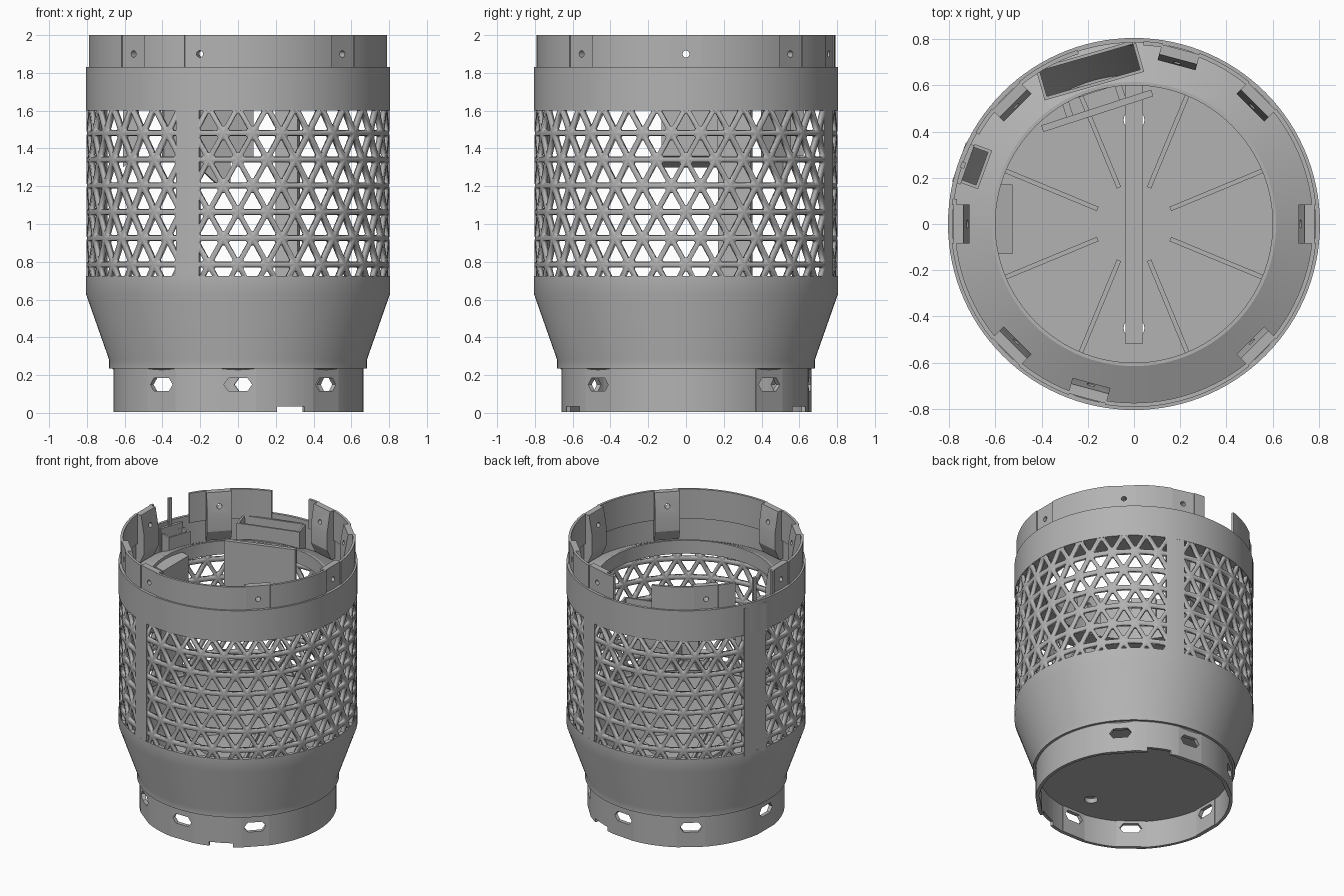
import bpy, bmesh
from math import sin, cos, pi, radians

old = bpy.data.objects.get("Cube")
if old:
    bpy.data.objects.remove(old, do_unlink=True)

grey = bpy.data.materials.new("plain grey")
grey.use_nodes = True
tone = (0.45, 0.45, 0.45, 1)
grey.diffuse_color = tone
grey.node_tree.nodes["Principled BSDF"].inputs["Base Color"].default_value = tone
parts = []


def finish(name, bm, fix=True):
    if fix:
        bmesh.ops.recalc_face_normals(bm, faces=bm.faces)
    mesh = bpy.data.meshes.new(name)
    bm.to_mesh(mesh)
    bm.free()
    mesh.materials.append(grey)
    obj = bpy.data.objects.new(name, mesh)
    bpy.context.collection.objects.link(obj)
    parts.append(obj)
    return obj


def revolve(name, profile, a0=0, a1=360):
    """Sweep a closed (radius, height) outline from angle a0 to a1."""
    full = a1 - a0 >= 360
    n = max(1, round((a1 - a0) / 3))
    bm = bmesh.new()
    rings = []
    for i in range(n if full else n + 1):
        a = radians(a0 + (a1 - a0) * i / n)
        rings.append([bm.verts.new((r * cos(a), r * sin(a), z)) for r, z in profile])
    k = len(profile)
    for i in range(n):
        p, q = rings[i], rings[(i + 1) % len(rings)]
        for j in range(k):
            bm.faces.new((p[j], q[j], q[(j + 1) % k], p[(j + 1) % k]))
    if not full:
        bm.faces.new(rings[0])
        bm.faces.new(rings[-1])
    return finish(name, bm)


def ring(name, r0, r1, z0, z1, a0=0, a1=360):
    return revolve(name, [(r0, z0), (r1, z0), (r1, z1), (r0, z1)], a0, a1)


def prism(name, angle, pts, lo, hi, along="t"):
    """Extrude an outline along the tangent (t), radius (r) or height (z)."""
    c, s = cos(radians(angle)), sin(radians(angle))
    bm = bmesh.new()
    ends = []
    for e in (lo, hi):
        vs = []
        for u, v in pts:
            r, t, z = {"t": (u, e, v), "r": (e, u, v), "z": (u, v, e)}[along]
            vs.append(bm.verts.new((r * c - t * s, r * s + t * c, z)))
        ends.append(vs)
    bm.faces.new(ends[0])
    bm.faces.new(ends[1])
    for i in range(len(pts)):
        j = (i + 1) % len(pts)
        bm.faces.new((ends[0][i], ends[0][j], ends[1][j], ends[1][i]))
    return finish(name, bm)


def block(name, angle, r0, r1, t0, t1, z0, z1):
    return prism(name, angle, [(r0, z0), (r1, z0), (r1, z1), (r0, z1)], t0, t1)


def disc(radius, n, u=0, v=0):
    return [(u + radius * cos(2 * pi * i / n), v + radius * sin(2 * pi * i / n)) for i in range(n)]


def cut(obj, cutter):
    mod = obj.modifiers.new("cut", "BOOLEAN")
    mod.operation = "DIFFERENCE"
    mod.solver = "EXACT"
    mod.object = cutter
    bpy.context.view_layer.objects.active = obj
    bpy.ops.object.modifier_apply(modifier=mod.name)
    parts.remove(cutter)
    bpy.data.objects.remove(cutter, do_unlink=True)


# Tapered lower body
revolve("lower_body", [(0.64, 0.21), (0.665, 0.235), (0.682, 0.235), (0.682, 0.28),
                       (0.805, 0.63), (0.805, 0.725), (0.778, 0.725), (0.778, 0.64),
                       (0.655, 0.29)])

# Upper band with sloping inner shelf, opened for two pockets
upper = revolve("upper_band", [(0.6, 1.6), (0.805, 1.6), (0.805, 1.83), (0.785, 1.83),
                               (0.785, 1.62), (0.615, 1.7), (0.6, 1.7)])
for name, ang, r0, r1, w, top in (("back_pocket", 106, 0.635, 0.75, 0.21, 1.8),
                                  ("side_pocket", 160, 0.7, 0.765, 0.075, 1.76)):
    cut(upper, block("cutter", ang, r0, r1, -w, w, 1.5, 1.9))
    e = 0.014
    block(name + "_inner_wall", ang, r0 - e, r0, -w - e, w + e, 1.6, top)
    block(name + "_outer_wall", ang, r1, r1 + e, -w, w, 1.6, top)
    for side in (-1, 1):
        t = sorted((side * w, side * (w + e)))
        block(name + "_end_wall", ang, r0, r1, t[0], t[1], 1.6, top)

# Triangular lattice wall
COLS, ROWS, Z0, STEP = 32, 7, 0.647, 0.139
bm = bmesh.new()


def vert(p, r=0.803):
    a = 2 * pi * p[0] / COLS
    return bm.verts.new((r * cos(a), r * sin(a), Z0 + STEP * p[1]))


def mix(p, q, f):
    return (p[0] + (q[0] - p[0]) * f, p[1] + (q[1] - p[1]) * f)


for row in range(ROWS):
    low, high = (0.5, 0) if row % 2 == 0 else (0, 0.5)
    for col in range(COLS):
        a, b = (col + low, row), (col + low + 1, row)
        top = (col + low + 0.5, row + 1)
        c, d = (col + high, row + 1), (col + high + 1, row + 1)
        tip = (col + high + 0.5, row)
        for tri in ((a, b, top), (d, c, tip)):
            mid = (sum(p[0] for p in tri) / 3, sum(p[1] for p in tri) / 3)
            inner = [mix(mid, p, 0.73) for p in tri]
            outs = [vert(p) for p in tri]
            after = [vert(mix(inner[i], inner[(i + 1) % 3], 0.12)) for i in range(3)]
            before = [vert(mix(inner[i], inner[i - 1], 0.12)) for i in range(3)]
            for i in range(3):
                j = (i + 1) % 3
                bm.faces.new((outs[i], after[i], before[i]))
                bm.faces.new((outs[i], outs[j], before[j], after[i]))
bmesh.ops.remove_doubles(bm, verts=bm.verts, dist=0.0005)
lattice = finish("lattice_wall", bm, fix=False)
thick = lattice.modifiers.new("thickness", "SOLIDIFY")
thick.thickness = 0.026
thick.offset = -1

# Solid pillars crossing the lattice
for ang in (70.5, 250.5):
    ring("pillar", 0.774, 0.8045, 0.7, 1.62, ang - 4.6, ang + 4.6)
block("flat_pillar", 160.5, 0.765, 0.8035, -0.09, 0.09, 0.7, 1.8)

# Floor with two drain holes, bar and radial ribs
floor = prism("floor", 0, disc(0.65, 96), 0.205, 0.24, "z")
for y in (-0.45, 0.45):
    cut(floor, prism("cutter", 0, disc(0.045, 20, 0, y), 0.1, 0.4, "z"))
block("floor_bar", 90, -0.52, 0.6, -0.037, 0.037, 0.24, 0.285)
for i in range(8):
    block("floor_rib", 22.5 + 45 * i, 0.17, 0.64, -0.01, 0.01, 0.235, 0.27)

# Bottom skirt: curved pieces between flat tabs with long hexagonal holes
tabs = [42, 85, 128, 180, 232, 270, 315]
hexagon = [(-0.075, 0.15), (-0.05, 0.115), (0.05, 0.115),
           (0.075, 0.15), (0.05, 0.185), (-0.05, 0.185)]
for i, ang in enumerate(tabs):
    tab = block("bottom_tab", ang, 0.63, 0.658, -0.095, 0.095, 0.005, 0.235)
    cut(tab, prism("cutter", ang, hexagon, 0.5, 0.8, "r"))
    start = ang + 8
    end = (tabs + [tabs[0] + 360])[i + 1] - 8
    stops = [start, end]
    for notch in (65, 295):
        if start < notch < end:
            stops = [start, notch - 7, notch + 7, end]
    for k in range(len(stops) - 1):
        ring("skirt_piece", 0.642, 0.664, 0.035 if k == 1 else 0.005, 0.24,
             stops[k], stops[k + 1])

# Top rim pieces, interrupted at the clips and pockets
for a0, a1 in ((6, 39), (51, 69), (81, 87), (108, 129), (141, 150), (160, 162),
               (172, 174), (186, 219), (231, 249), (261, 309), (321, 354)):
    ring("rim_piece", 0.774, 0.792, 1.78, 2.0, a0, a1)

# Top clips with sloping inner face and a screw hole
for ang in (0, 45, 75, 135, 180, 225, 255, 315):
    clip = prism("rim_clip", ang, [(0.712, 1.72), (0.75, 1.64), (0.782, 1.64),
                                   (0.782, 2.0), (0.738, 2.0), (0.712, 1.85)],
                 -0.085, 0.085)
    cut(clip, prism("cutter", ang, disc(0.018, 16, 0, 1.9), 0.6, 0.9, "r"))

# Inner holder at the back: plate, open frame and tapered support
plate = block("holder_plate", 108, 0.5, 0.53, -0.25, 0.25, 1.34, 1.72)
for t in (-0.12, 0.12):
    block("holder_side", 108, 0.525, 0.61, t - 0.015, t + 0.015, 1.36, 1.69)
block("holder_back", 108, 0.595, 0.615, -0.13, 0.13, 1.45, 1.69)
prism("holder_support", 108, [(-0.12, 1.36), (0.12, 1.36), (-0.06, 1.2), (-0.12, 1.2)],
      0.5, 0.525, "r")

# Inner side holder with sloping underside
prism("side_holder", 180, [(0.525, 1.66), (0.61, 1.68), (0.61, 1.3), (0.525, 1.36)],
      -0.17, 0.13)

# Smooth curved surfaces, keep edges sharp
bpy.ops.object.select_all(action="DESELECT")
for obj in parts:
    obj.select_set(True)
bpy.context.view_layer.objects.active = parts[0]
bpy.ops.object.shade_smooth_by_angle(angle=radians(25))
